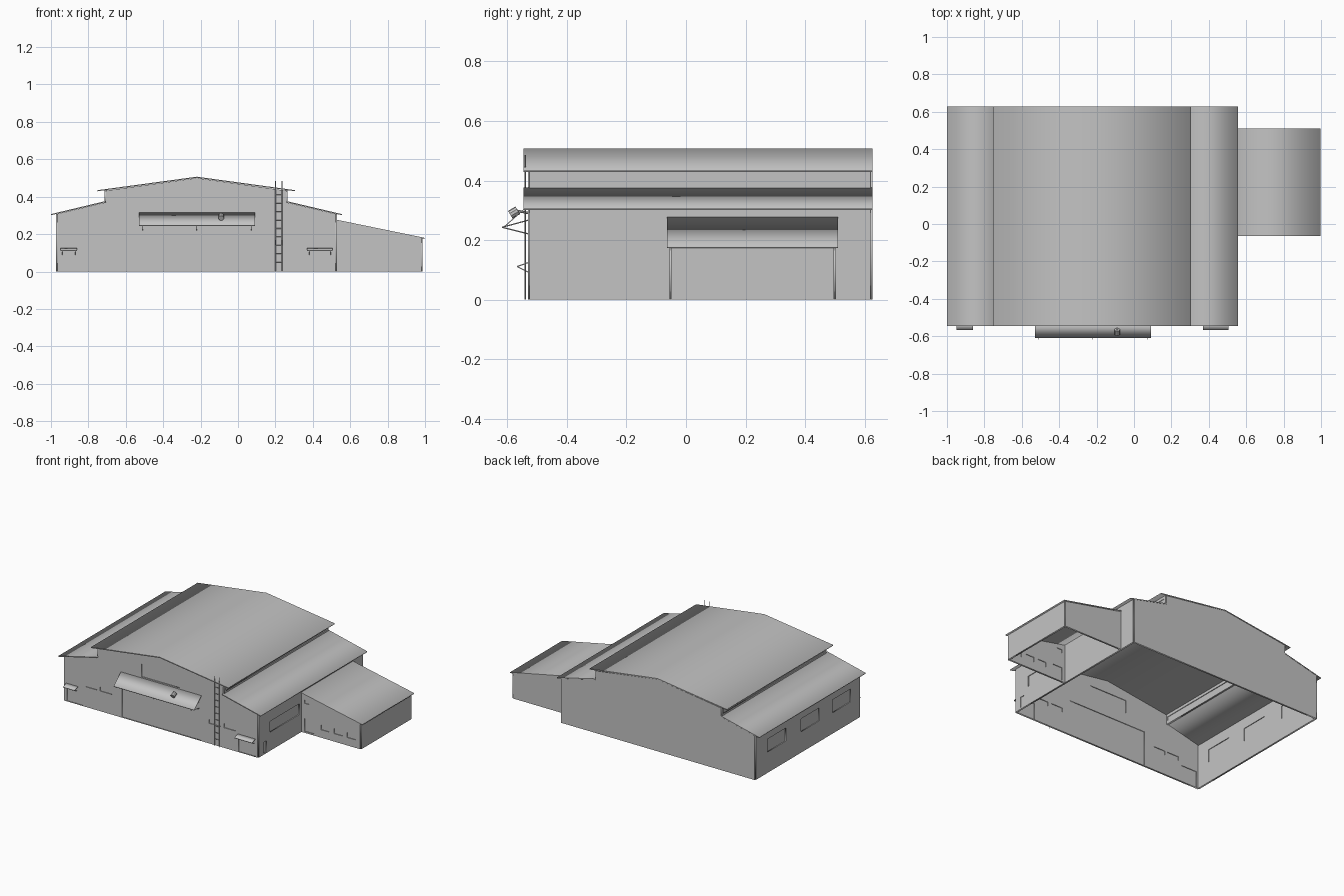
import bpy
from mathutils import Matrix, Vector

cube = bpy.data.objects.get("Cube")
if cube:
    bpy.data.objects.remove(cube, do_unlink=True)

GREY = (0.55, 0.55, 0.55, 1)
grey = bpy.data.materials.new("plain_grey")
grey.use_nodes = True
grey.diffuse_color = GREY
grey.node_tree.nodes["Principled BSDF"].inputs["Base Color"].default_value = GREY


def add(name, mesh):
    obj = bpy.data.objects.new(name, mesh)
    mesh.materials.clear()
    mesh.materials.append(grey)
    bpy.context.collection.objects.link(obj)
    return obj


def rect(u0, u1, v0, v1):
    return [(u0, v0), (u1, v0), (u1, v1), (u0, v1)]


def sheet(name, axis, at, depth, outline, holes=()):
    """Upright flat outline with holes, thickened by depth around axis = at."""
    curve = bpy.data.curves.new(name, 'CURVE')
    curve.dimensions = '2D'
    curve.fill_mode = 'BOTH'
    curve.extrude = depth / 2
    for loop in [outline, *holes]:
        spline = curve.splines.new('POLY')
        spline.points.add(len(loop) - 1)
        spline.use_cyclic_u = True
        for p, (u, v) in zip(spline.points, loop):
            p.co = (u, v, 0, 1)
    temp = bpy.data.objects.new(name, curve)
    bpy.context.collection.objects.link(temp)
    graph = bpy.context.evaluated_depsgraph_get()
    mesh = bpy.data.meshes.new_from_object(temp.evaluated_get(graph))
    bpy.data.objects.remove(temp, do_unlink=True)
    if axis == 'y':
        turn = Matrix(((1, 0, 0, 0), (0, 0, -1, at), (0, 1, 0, 0), (0, 0, 0, 1)))
    else:
        turn = Matrix(((0, 0, 1, at), (1, 0, 0, 0), (0, 1, 0, 0), (0, 0, 0, 1)))
    mesh.transform(turn)
    return add(name, mesh)


def wall(name, axis, at, outline, openings=()):
    """Wall with a thin recessed panel filling every opening."""
    sheet(name, axis, at, 0.012, outline, [rect(*o) for o in openings])
    for i, o in enumerate(openings):
        sheet(f"{name}_panel_{i + 1}", axis, at, 0.002, rect(*o))


def slab(name, axis, start, end, line, thick=0.006):
    """Thin sheet following a profile line, stretched along the axis."""
    outline = line + [(u, v - thick) for u, v in reversed(line)]
    return sheet(name, axis, (start + end) / 2, end - start, outline)


def rod(name, a, b, r=0.002, sides=6):
    a, b = Vector(a), Vector(b)
    bpy.ops.mesh.primitive_cylinder_add(vertices=sides, radius=r, depth=(b - a).length)
    obj = bpy.context.object
    obj.name = name
    obj.location = (a + b) / 2
    obj.rotation_euler = (b - a).to_track_quat('Z', 'Y').to_euler()
    obj.data.materials.append(grey)
    return obj


LEFT, RIGHT, FRONT, BACK = -0.966, 0.522, -0.525, 0.62
STEP_L, STEP_R, RIDGE = -0.707, 0.258, -0.22

# Hall gable walls
gable = [(LEFT, 0), (RIGHT, 0), (RIGHT, 0.308), (STEP_R, 0.37), (STEP_R, 0.432),
         (RIDGE, 0.5), (STEP_L, 0.432), (STEP_L, 0.37), (LEFT, 0.308)]
front_openings = [(-0.52, 0.085, 0.003, 0.245), (-0.37, -0.08, 0.325, 0.415),
                  (-0.945, -0.825, 0.003, 0.115), (0.375, 0.505, 0.003, 0.115)]
front_openings += [(x, x + 0.09, 0.14, 0.168) for x in (-0.8, -0.69, 0.15, 0.265)]
wall("front_wall", 'y', FRONT, gable, front_openings)
wall("back_wall", 'y', BACK, gable)

# Hall long walls
long_wall = rect(FRONT, BACK, 0, 0.308)
wall("east_wall", 'x', RIGHT, long_wall,
     [(-0.4, -0.08, 0.13, 0.205), (-0.475, -0.44, 0.01, 0.085)])
wall("west_wall", 'x', LEFT, long_wall,
     [(y, y + 0.2, 0.145, 0.235) for y in (-0.42, -0.075, 0.29)])
for side, x in (("east", STEP_R), ("west", STEP_L)):
    wall(f"{side}_clerestory", 'x', x, rect(FRONT, BACK, 0.365, 0.435),
         [(-0.51, 0.605, 0.388, 0.416)])

# Stepped hall roof
slab("upper_roof", 'y', -0.546, 0.627, [(-0.75, 0.435), (RIDGE, 0.507), (0.305, 0.435)])
slab("west_roof", 'y', -0.546, 0.627, [(-1.0, 0.307), (STEP_L, 0.377)])
slab("east_roof", 'y', -0.546, 0.627, [(STEP_R, 0.377), (0.555, 0.307)])

# Side annex
A_FRONT, A_BACK, A_END = -0.05, 0.497, 0.98
annex_side = [(RIGHT, 0), (A_END, 0), (A_END, 0.178), (RIGHT, 0.272)]
wall("annex_front_wall", 'y', A_FRONT, annex_side,
     [(0.55, 0.625, 0.01, 0.1), (0.55, 0.59, 0.205, 0.23)]
     + [(x, x + 0.065, 0.055, 0.09) for x in (0.68, 0.78, 0.88)])
wall("annex_back_wall", 'y', A_BACK, annex_side)
wall("annex_end_wall", 'x', A_END, rect(A_FRONT, A_BACK, 0, 0.178))
slab("annex_roof", 'y', -0.063, 0.51, [(RIGHT, 0.278), (0.998, 0.18)])

# Main door canopy with struts
slab("main_canopy", 'x', -0.53, 0.09, [(-0.61, 0.247), (FRONT, 0.322)], 0.004)
for i, x in enumerate((-0.51, -0.22, 0.07)):
    for z in (0.22, 0.268):
        rod(f"canopy_strut_{i + 1}", (x, FRONT, z), (x, -0.618, 0.243))

# Canopy lamp
rod("lamp_arm", (-0.09, FRONT, 0.29), (-0.09, -0.575, 0.3), 0.004)
rod("lamp_head", (-0.09, -0.565, 0.3), (-0.09, -0.59, 0.285), 0.015, 10)

# Side door canopies
for i, (x0, x1) in enumerate(((-0.95, -0.86), (0.37, 0.505))):
    slab(f"door_canopy_{i + 1}", 'x', x0, x1, [(-0.568, 0.113), (FRONT, 0.128)], 0.004)
    for x in (x0 + 0.01, x1 - 0.01):
        rod("door_canopy_strut", (x, FRONT, 0.09), (x, -0.565, 0.11), 0.0015)

# Roof ladder
for x in (0.2, 0.235):
    rod("ladder_rail", (x, -0.54, 0.0), (x, -0.54, 0.485), 0.002, 4)
for i in range(9):
    z = 0.05 + i * 0.045
    rod("ladder_rung", (0.2, -0.54, z), (0.235, -0.54, z), 0.0015, 4)
